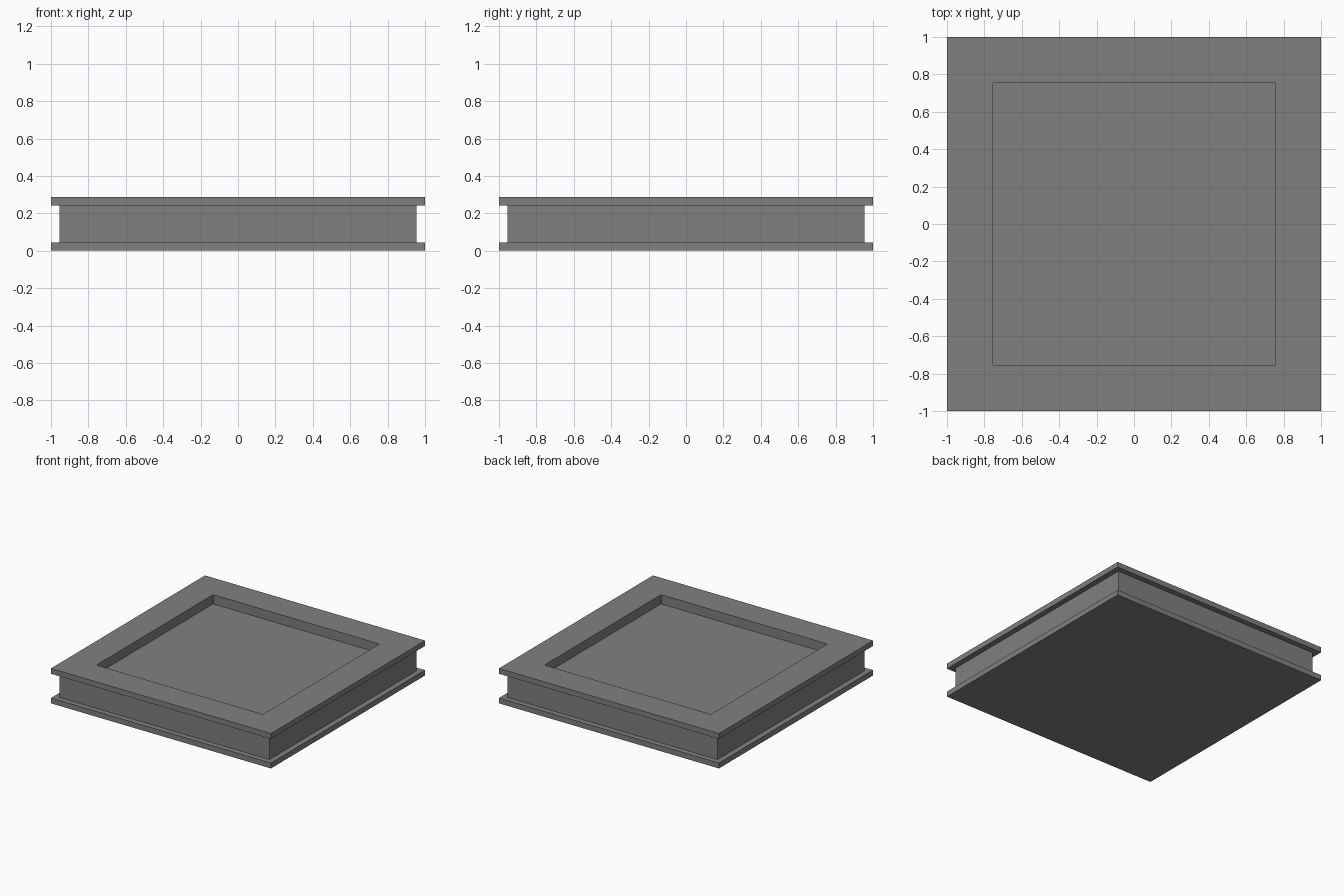
import bpy, bmesh

if "Cube" in bpy.data.objects:
    bpy.data.objects.remove(bpy.data.objects["Cube"])

grey = bpy.data.materials.new("plain grey")
grey.diffuse_color = (0.216, 0.216, 0.216, 1)
grey.use_nodes = True
grey.node_tree.nodes["Principled BSDF"].inputs["Base Color"].default_value = grey.diffuse_color

FLANGE, BODY, RECESS = 1.0, 0.955, 0.757   # half widths
TOP, FLOOR, LIP = 0.287, 0.211, 0.044      # heights, lip thickness
CORNER = 0.008                             # small cut on the recess corners


def square(bm, half, z, cut=0.0):
    """Ring of eight or four points, anticlockwise."""
    pts = []
    for sx, sy in ((1, -1), (1, 1), (-1, 1), (-1, -1)):
        if cut:
            a = (sx * (half - cut), sy * half)
            b = (sx * half, sy * (half - cut))
            pts += [a, b] if sx * sy < 0 else [b, a]
        else:
            pts.append((sx * half, sy * half))
    return [bm.verts.new((x, y, z)) for x, y in pts]


def bridge(bm, lower, upper):
    n = len(lower)
    for i in range(n):
        j = (i + 1) % n
        bm.faces.new((lower[i], lower[j], upper[j], upper[i]))


bm = bmesh.new()

# Outer shell: bottom lip, waist, top lip
profile = [(FLANGE, 0), (FLANGE, LIP), (BODY, LIP),
           (BODY, TOP - LIP), (FLANGE, TOP - LIP), (FLANGE, TOP)]
rings = [square(bm, h, z) for h, z in profile]
for lo, hi in zip(rings, rings[1:]):
    bridge(bm, lo, hi)
bm.faces.new(rings[0][::-1])

# Recess: walls and floor
rim = square(bm, RECESS, TOP, CORNER)
base = square(bm, RECESS, FLOOR, CORNER)
bridge(bm, rim, base)
bm.faces.new(base)

# Flat top border between outer edge and recess
outer = rings[-1]
for i in range(4):
    j = (i + 1) % 4
    a, b, c = rim[2 * i], rim[2 * i + 1], rim[(2 * i + 2) % 8]
    bm.faces.new((outer[i], b, a))
    bm.faces.new((outer[i], outer[j], c, b))

bmesh.ops.recalc_face_normals(bm, faces=bm.faces)
mesh = bpy.data.meshes.new("recessed_tray")
bm.to_mesh(mesh)
bm.free()
mesh.materials.append(grey)
tray = bpy.data.objects.new("recessed_tray", mesh)
bpy.context.collection.objects.link(tray)
